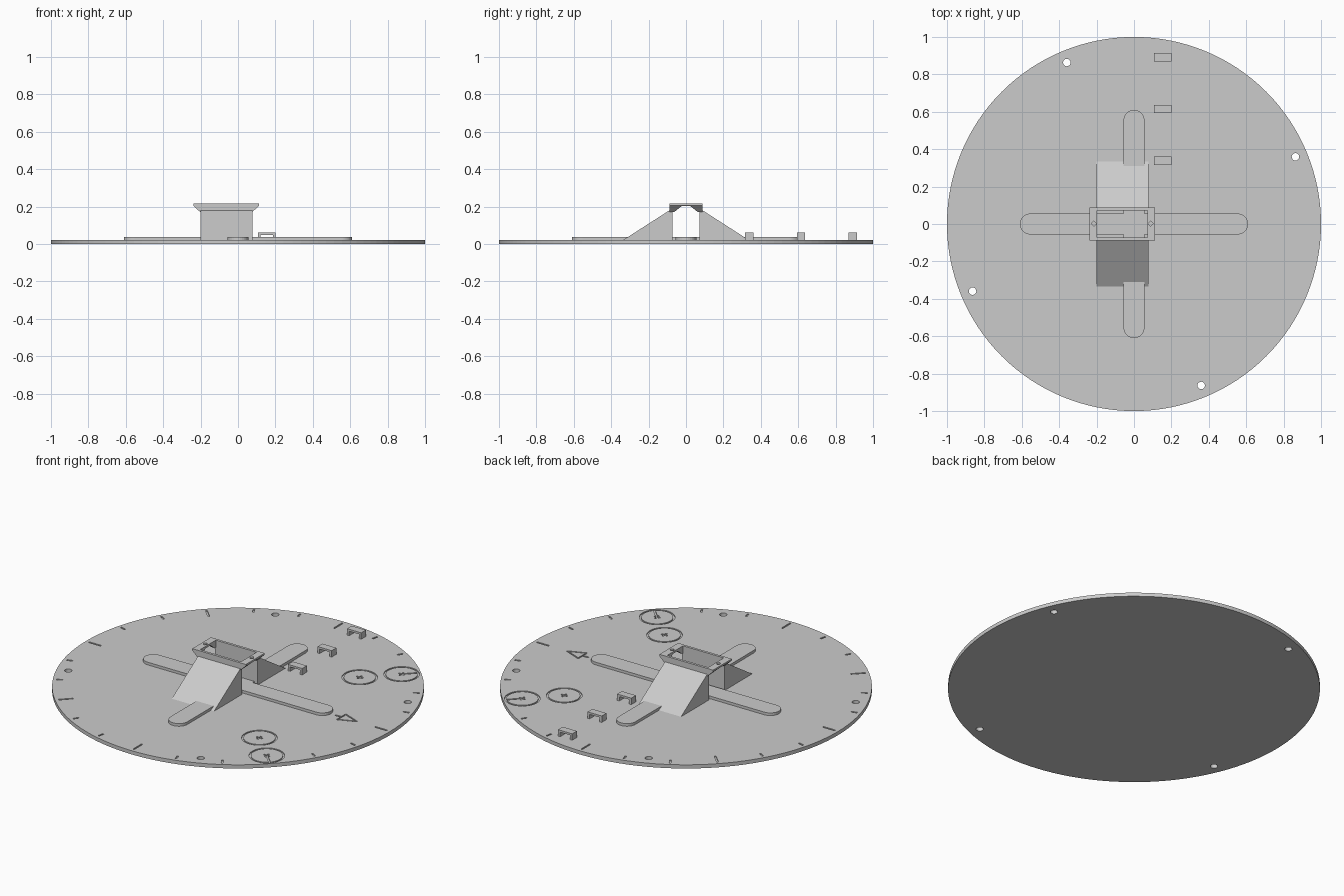
import bpy, bmesh
from math import cos, sin, pi, radians
from mathutils import Matrix, Vector

if "Cube" in bpy.data.objects:
    bpy.data.objects.remove(bpy.data.objects["Cube"], do_unlink=True)

grey = bpy.data.materials.new("plain grey")
grey.use_nodes = True
COLOUR = (0.6, 0.6, 0.6, 1)
grey.diffuse_color = COLOUR
grey.node_tree.nodes["Principled BSDF"].inputs["Base Color"].default_value = COLOUR

TOP = 0.022        # upper face of the base disc
DEPTH = 0.006      # depth of the engraved marks
MID = -0.063       # centre of the holder along x


def finish(name, bm):
    bmesh.ops.recalc_face_normals(bm, faces=bm.faces)
    mesh = bpy.data.meshes.new(name)
    bm.to_mesh(mesh)
    bm.free()
    mesh.materials.append(grey)
    obj = bpy.data.objects.new(name, mesh)
    bpy.context.collection.objects.link(obj)
    return obj


def prism(bm, points, axis, low, high):
    """Extrude a 2D outline along one axis; the other two keep their order."""
    def place(p, h):
        v = list(p)
        v.insert("xyz".index(axis), h)
        return v
    a = [bm.verts.new(place(p, low)) for p in points]
    b = [bm.verts.new(place(p, high)) for p in points]
    bm.faces.new(a)
    bm.faces.new(b[::-1])
    for i in range(len(a)):
        j = (i + 1) % len(a)
        bm.faces.new((a[i], a[j], b[j], b[i]))


def circle(x, y, r, n):
    return [(x + r * cos(2 * pi * i / n), y + r * sin(2 * pi * i / n)) for i in range(n)]


def stroke(bm, start, end, width=0.01):
    """A straight engraving cutter between two points on the disc."""
    s, e = Vector(start), Vector(end)
    d = (e - s).normalized() * width / 2
    n = Vector((-d.y, d.x))
    prism(bm, [s + n, e + n, e - n, s - n], "z", TOP - DEPTH, TOP + 0.02)


def cut(obj, bm):
    """Subtract a cutter and keep the plain result."""
    cutter = finish("cutter", bm)
    cutter.hide_render = True
    mod = obj.modifiers.new("cut", "BOOLEAN")
    mod.operation = "DIFFERENCE"
    mod.solver = "EXACT"
    mod.use_self = True
    mod.object = cutter
    graph = bpy.context.evaluated_depsgraph_get()
    mesh = bpy.data.meshes.new_from_object(obj.evaluated_get(graph))
    obj.modifiers.clear()
    obj.data = mesh
    bpy.data.objects.remove(cutter, do_unlink=True)


# Base disc with a fine chamfered rim
bm = bmesh.new()
prism(bm, circle(0, 0, 1, 128), "z", 0, TOP)
rim = [e for e in bm.edges if all(v.co.z > 0.01 for v in e.verts)]
bmesh.ops.bevel(bm, geom=rim, offset=0.005, segments=1, affect="EDGES")
disc = finish("base_disc", bm)

# Four mounting holes near the rim
bm = bmesh.new()
for k in range(4):
    a = radians(22.6 + 90 * k)
    prism(bm, circle(0.935 * cos(a), 0.935 * sin(a), 0.02, 20), "z", -0.1, 0.1)
cut(disc, bm)

# Engraved degree ticks, direction arrow and ring centres
spots = [(r, s * r) for r in (0.47, 0.632) for s in (1, -1)]
bm = bmesh.new()
for k in range(24):
    a = radians(15 * k)
    d = Vector((cos(a), sin(a)))
    stroke(bm, d * (0.9 if k % 3 == 0 else 0.945), d * 0.98)
corners = [(0.68, -0.04), (0.68, 0.04), (0.78, 0)]
for i in range(3):
    stroke(bm, corners[i], corners[i - 1], 0.008)
stroke(bm, (0.64, 0), (0.68, 0))
for x, y in spots:
    stroke(bm, (x - 0.02, y), (x + 0.02, y))
    stroke(bm, (x, y - 0.02), (x, y + 0.02))
cut(disc, bm)

# Engraved rings
bm = bmesh.new()
for x, y in spots:
    loops = []
    for r, z in ((0.086, TOP - DEPTH), (0.096, TOP - DEPTH), (0.096, 0.04), (0.086, 0.04)):
        loops.append([bm.verts.new((px, py, z)) for px, py in circle(x, y, r, 40)])
    for m in range(4):
        a, b = loops[m - 1], loops[m]
        for i in range(40):
            bm.faces.new((a[i - 1], a[i], b[i], b[i - 1]))
cut(disc, bm)

# Cross of two round-ended arms
for name, turn in (("cross_arm_x", 0), ("cross_arm_y", pi / 2)):
    bm = bmesh.new()
    outline = []
    for side in (1, -1):
        for i in range(17):
            a = -pi / 2 + pi * i / 16
            outline.append((side * (0.554 + 0.056 * cos(a)), side * 0.056 * sin(a)))
    prism(bm, outline, "z", TOP - 0.004, 0.038)
    bm.transform(Matrix.Rotation(turn, 4, "Z"))
    finish(name, bm)

# Sloped side supports, rising to the long rails of the holder
for name, s in (("front_support", -1), ("back_support", 1)):
    bm = bmesh.new()
    profile = [(0.073, 0.018), (0.334, 0.018), (0.334, 0.022), (0.088, 0.18),
               (0.088, 0.215), (0.073, 0.215)]
    prism(bm, [(s * y, z) for y, z in profile], "x", MID - 0.138, MID + 0.14)
    finish(name, bm)

# Flared end bars with an arched underside and a small screw hole
for name, s in (("right_end_bar", -1), ("left_end_bar", 1)):
    bm = bmesh.new()
    profile = [(0.134, 0.17), (0.139, 0.17), (0.176, 0.205), (0.176, 0.215), (0.134, 0.215)]
    prism(bm, [(MID + s * x, z) for x, z in profile], "y", -0.088, 0.088)
    bar = finish(name, bm)
    bm = bmesh.new()
    arch = [(-0.073, 0.1), (0.073, 0.1), (0.073, 0.163), (0.022, 0.203),
            (-0.022, 0.203), (-0.073, 0.163)]
    prism(bm, arch, "x", -0.5, 0.5)
    cut(bar, bm)
    bm = bmesh.new()
    prism(bm, circle(MID + s * 0.152, 0.002, 0.014, 4), "z", 0.1, 0.3)
    cut(bar, bm)

# Row of cable clips
for i, y in enumerate((0.338, 0.615, 0.892)):
    bm = bmesh.new()
    profile = [(0.107, 0.018), (0.107, 0.06), (0.2, 0.06), (0.2, 0.018),
               (0.186, 0.018), (0.186, 0.048), (0.121, 0.048), (0.121, 0.018)]
    prism(bm, profile, "y", y - 0.022, y + 0.022)
    finish(f"cable_clip_{i + 1}", bm)
